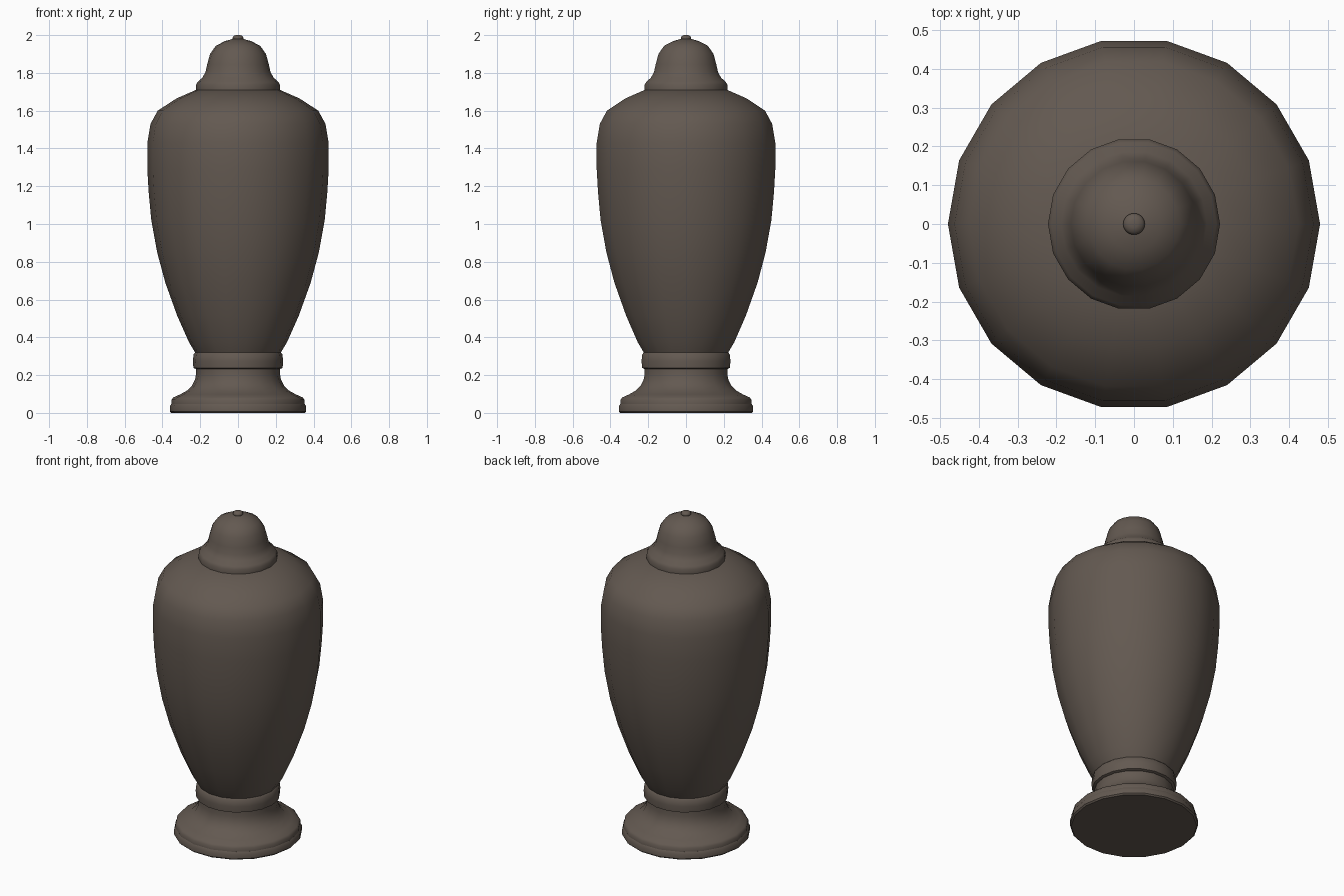
import bpy, bmesh, math

if "Cube" in bpy.data.objects:
    bpy.data.objects.remove(bpy.data.objects["Cube"])

SIDES = 18
mat = bpy.data.materials.new("dark bronze brown")
mat.diffuse_color = (0.125, 0.100, 0.082, 1)
mat.use_nodes = True
mat.node_tree.nodes["Principled BSDF"].inputs["Base Color"].default_value = mat.diffuse_color


def lathe(name, profile, angle=40):
    """Spin an (r, z) profile, listed bottom to top, into a capped solid."""
    bm = bmesh.new()
    rings = []
    for r, z in profile:
        rings.append([bm.verts.new((r * math.cos(a), r * math.sin(a), z))
                      for a in (2 * math.pi * i / SIDES for i in range(SIDES))])
    for lo, hi in zip(rings, rings[1:]):
        for i in range(SIDES):
            j = (i + 1) % SIDES
            bm.faces.new((lo[i], lo[j], hi[j], hi[i]))
    bm.faces.new(rings[0][::-1])
    bm.faces.new(rings[-1])
    me = bpy.data.meshes.new(name)
    bm.to_mesh(me)
    bm.free()
    me.materials.append(mat)
    ob = bpy.data.objects.new(name, me)
    bpy.context.collection.objects.link(ob)
    bpy.ops.object.select_all(action='DESELECT')
    ob.select_set(True)
    bpy.context.view_layer.objects.active = ob
    bpy.ops.object.shade_smooth_by_angle(angle=math.radians(angle))
    return ob


# Foot plate and flared pedestal
lathe("foot_plate", [(.353, 0), (.361, .008), (.361, .035), (.353, .048)])
lathe("pedestal", [(.353, .046), (.352, .07), (.342, .082), (.306, .098), (.27, .118),
                   (.243, .145), (.228, .175), (.222, .205), (.222, .235)])

# Rounded collar under the body
lathe("collar", [(.222, .232), (.236, .238), (.239, .275), (.235, .31), (.226, .32)])

# Tapered body with rounded shoulder
lathe("urn_body", [(.226, .318), (.26, .375), (.322, .515), (.385, .69), (.428, .85),
                   (.459, 1.02), (.473, 1.17), (.48, 1.29), (.48, 1.43),
                   (.463, 1.53), (.425, 1.60), (.325, 1.665), (.222, 1.71)])

# Bell-shaped lid
lathe("lid", [(.222, 1.71), (.222, 1.738), (.213, 1.753), (.188, 1.775), (.172, 1.805),
              (.163, 1.845), (.148, 1.90), (.118, 1.943), (.07, 1.968), (.02, 1.982)])

# Small finial on top
lathe("finial", [(.02, 1.972), (.028, 1.980), (.028, 1.988), (.022, 1.996), (.01, 2.0)], 60)
